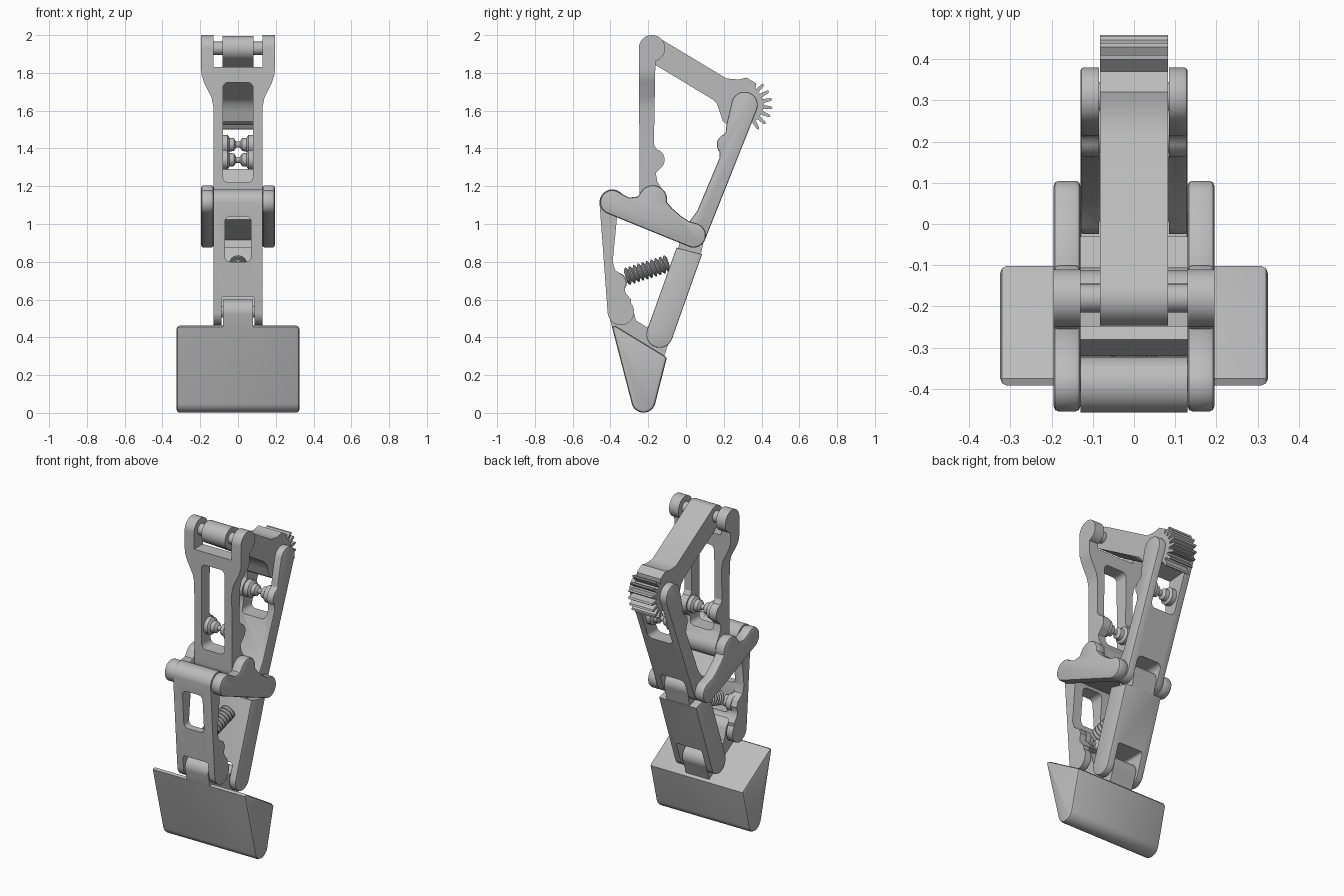
import bpy, bmesh
from math import sin, cos, pi, radians
from mathutils import Vector

cube = bpy.data.objects.get("Cube")
if cube:
    bpy.data.objects.remove(cube, do_unlink=True)

grey = bpy.data.materials.new("plain grey")
grey.use_nodes = True
grey.diffuse_color = (0.5, 0.5, 0.5, 1)
grey.node_tree.nodes["Principled BSDF"].inputs["Base Color"].default_value = (0.5, 0.5, 0.5, 1)


def arc(c, r, a0, a1):
    """Points on a circle, angles in degrees."""
    n = max(2, round(abs(a1 - a0) / 9))
    angles = [radians(a0 + (a1 - a0) * i / n) for i in range(n + 1)]
    return [(c[0] + r * cos(a), c[1] + r * sin(a)) for a in angles]


def finish(name, bm):
    bmesh.ops.recalc_face_normals(bm, faces=bm.faces)
    mesh = bpy.data.meshes.new(name)
    bm.to_mesh(mesh)
    bm.free()
    mesh.materials.append(grey)
    ob = bpy.data.objects.new(name, mesh)
    bpy.context.collection.objects.link(ob)
    return ob


def activate(ob):
    bpy.ops.object.select_all(action='DESELECT')
    ob.select_set(True)
    bpy.context.view_layer.objects.active = ob


def smooth(ob):
    activate(ob)
    bpy.ops.object.shade_smooth_by_angle(angle=radians(30))
    return ob


def prism(name, outline, a, b, axis='x', bevel=0):
    """Extrude a closed outline along x (outline in y, z) or y (outline in x, z)."""
    bm = bmesh.new()
    rings = []
    for d in (a, b):
        rings.append([bm.verts.new((d, u, v) if axis == 'x' else (u, d, v)) for u, v in outline])
    caps = [bm.faces.new(ring) for ring in rings]
    n = len(outline)
    for i in range(n):
        j = (i + 1) % n
        bm.faces.new((rings[0][i], rings[0][j], rings[1][j], rings[1][i]))
    bmesh.ops.recalc_face_normals(bm, faces=bm.faces)
    if bevel:
        rim = list({e for f in caps for e in f.edges})
        bmesh.ops.bevel(bm, geom=rim, offset=bevel, segments=2, profile=0.5, affect='EDGES')
    return finish(name, bm)


def combine(ob, cutter, operation='DIFFERENCE'):
    """Apply a boolean and remove the cutter."""
    mod = ob.modifiers.new("cut", 'BOOLEAN')
    mod.operation, mod.solver, mod.object = operation, 'EXACT', cutter
    activate(ob)
    bpy.ops.object.modifier_apply(modifier=mod.name)
    bpy.data.objects.remove(cutter, do_unlink=True)


def slot(ob, half, z0, z1, y0=-1, y1=1, r=0.03):
    """Cut a round-cornered window through a part, front to back."""
    w, lo, hi = half - r, z0 + r, z1 - r
    outline = (arc((w, lo), r, -90, 0) + arc((w, hi), r, 0, 90)
               + arc((-w, hi), r, 90, 180) + arc((-w, lo), r, 180, 270))
    combine(ob, prism("cutter", outline, y0, y1, axis='y'))


def lathe(name, profile, start, direction, sides=24):
    """Turn (distance, radius) pairs around an axis."""
    bm = bmesh.new()
    turn = Vector(direction).to_track_quat('Z', 'Y')
    rings = []
    for t, r in profile:
        rings.append([bm.verts.new(Vector(start) + turn @ Vector(
            (r * cos(2 * pi * i / sides), r * sin(2 * pi * i / sides), t))) for i in range(sides)])
    for p, q in zip(rings, rings[1:]):
        for i in range(sides):
            j = (i + 1) % sides
            bm.faces.new((p[i], p[j], q[j], q[i]))
    bm.faces.new(rings[0])
    bm.faces.new(rings[-1])
    return smooth(finish(name, bm))


# Pivot positions in (y, z)
TOP, GEAR = (-0.18, 1.93), (0.31, 1.63)
MID, FRONT, KNEE = (-0.175, 1.13), (-0.39, 1.115), (0.04, 0.94)
TOE, HEEL = (-0.345, 0.535), (-0.14, 0.415)

# Upper front link: side profile trimmed by its forked front silhouette
link = prism("upper_front_link",
             arc(TOP, 0.07, -75, 180) + arc(MID, 0.07, 180, 400)
             + [(-0.152, 1.225), (-0.16, 1.27)]
             + arc((-0.17, 1.34), 0.057, -55, 75) + [(-0.17, 1.42)], -0.195, 0.195)
half = [(0.13, 1.0), (0.13, 1.62), (0.14, 1.67), (0.18, 1.75), (0.193, 1.79),
        (0.196, 1.83), (0.196, 2.1), (0.13, 2.1), (0.13, 1.83)]
combine(link, prism("cutter", half + [(-x, z) for x, z in reversed(half)], -1, 1, axis='y'),
        'INTERSECT')
slot(link, 0.08, 1.22, 1.75)
smooth(link)

# Top link ending in a toothed sector
teeth = []
for k in range(7):
    a = -60 + 18 * k
    for da, r in ((-6, 0.1), (-3, 0.142), (0, 0.15), (3, 0.142), (6, 0.1)):
        teeth += [(GEAR[0] + r * cos(radians(a + da)), GEAR[1] + r * sin(radians(a + da)))]
smooth(prism("top_link_with_gear",
             arc(TOP, 0.066, 59, 239)
             + [(0.14, 1.66), (0.165, 1.635), (0.18, 1.59), (0.195, 1.545), (0.22, 1.525), (0.26, 1.53)]
             + teeth + [(0.37, 1.745), (0.32, 1.775), (0.28, 1.765), (0.215, 1.77)], -0.082, 0.082))

# Upper rear link
link = prism("upper_rear_link",
             arc(KNEE, 0.065, 130, 339) + arc(GEAR, 0.07, -21, 159)
             + [(0.215, 1.53), (0.21, 1.485)] + arc((0.22, 1.42), 0.057, 110, 220)
             + [(0.178, 1.35), (0.06, 1.07), (0.035, 1.035)], -0.13, 0.13, bevel=0.008)
slot(link, 0.085, 1.29, 1.9)
slot(link, 0.085, 0.7, 1.02)
smooth(link)

# Rocker: two side plates joined by a web
rocker = (arc(KNEE, 0.065, -110, 75) + [(0.015, 1.015), (-0.03, 1.045), (-0.075, 1.085)]
          + arc(MID, 0.075, -10, 145) + [(-0.255, 1.145), (-0.3, 1.14)]
          + arc(FRONT, 0.065, 45, 250))
for side, a, b in (("left", 0.13, 0.195), ("right", -0.195, -0.13)):
    smooth(prism("rocker_plate_" + side, rocker, a, b, bevel=0.012))
prism("rocker_web", [(-0.32, 1.025), (-0.03, 0.915), (-0.03, 0.99), (-0.28, 1.085)], -0.131, 0.131)

# Lower front link
link = prism("lower_front_link",
             arc(FRONT, 0.068, 0, 180) + arc(TOE, 0.07, 185, 400)
             + [(-0.29, 0.6), (-0.32, 0.635), (-0.325, 0.66), (-0.315, 0.69), (-0.33, 0.725),
                (-0.375, 0.755), (-0.388, 0.8), (-0.365, 1.04)], -0.13, 0.13)
slot(link, 0.07, 0.8, 1.04)
slot(link, 0.088, 0.3, 0.615, r=0.015)
slot(link, 0.07, 0.64, 0.85, y0=-0.385)
smooth(link)

# Lower rear link with the tongue that enters the knee
link = prism("lower_rear_link",
             arc(HEEL, 0.07, 160, 341) + [(0.085, 0.84), (-0.05, 0.875)], -0.13, 0.13, bevel=0.006)
slot(link, 0.088, 0.2, 0.52, r=0.015)
smooth(link)
smooth(prism("knee_tongue", arc(KNEE, 0.06, -21, 159) + [(-0.05, 0.84), (0.07, 0.8)], -0.08, 0.08))

# Foot block and the tongue that joins it to both lower links
smooth(prism("foot", arc((-0.225, 0.065), 0.064, 195, 345)
             + [(-0.102, 0.29), (-0.112, 0.302), (-0.375, 0.462), (-0.392, 0.455)],
             -0.325, 0.325, bevel=0.016))
smooth(prism("foot_tongue", arc(TOE, 0.066, 20, 190) + [(-0.385, 0.43), (-0.12, 0.29)]
             + arc(HEEL, 0.062, -30, 130) + [(-0.21, 0.455), (-0.265, 0.49)], -0.08, 0.08))

# Hinge pins
for name, (y, z), w, r in (("top", TOP, 0.14, 0.035), ("gear", GEAR, 0.12, 0.035),
                           ("knee", KNEE, 0.14, 0.03), ("toe", TOE, 0.12, 0.03),
                           ("heel", HEEL, 0.12, 0.03)):
    lathe(name + "_pin", [(0, r), (2 * w, r)], (-w, y, z), (1, 0, 0))

# Waisted spring posts across the link windows
waist = [(0.09, 0.052), (0.055, 0.052), (0.045, 0.036), (0.022, 0.034), (0.01, 0.016)]
spool = [(-x, r) for x, r in waist] + [(x, r) for x, r in reversed(waist)]
for name, y, z in (("upper_front", -0.175, 1.34), ("upper_rear", 0.225, 1.42),
                   ("lower_front", -0.365, 0.69)):
    lathe(name + "_spring_post", spool, (0, y, z), (1, 0, 0))

# Ridged spring between the lower links
ridges = []
for k in range(10):
    ridges += [(k * 0.024, 0.03), (k * 0.024 + 0.009, 0.047), (k * 0.024 + 0.015, 0.047)]
lathe("lower_spring", ridges + [(0.24, 0.03)], (0, -0.32, 0.72), (0, 0.95, 0.3))
